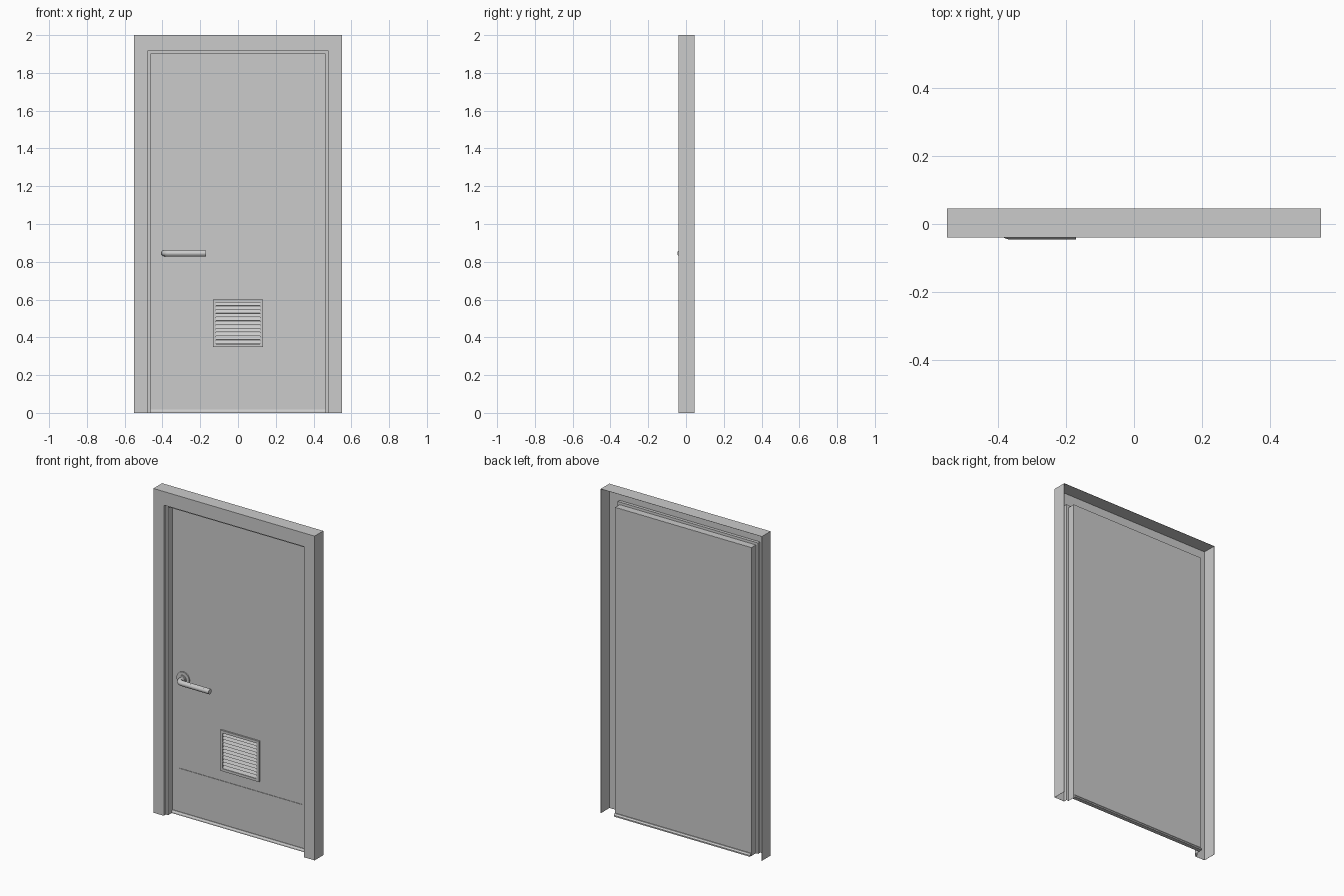
import bpy, math

if "Cube" in bpy.data.objects:
    bpy.data.objects.remove(bpy.data.objects["Cube"])

DOOR_Y = 0.027          # plane of the door sheet
HANDLE_X, HANDLE_Z = -0.39, 0.845


def make_mesh(name, verts, faces):
    me = bpy.data.meshes.new(name)
    me.from_pydata(verts, [], faces)
    ob = bpy.data.objects.new(name, me)
    bpy.context.collection.objects.link(ob)
    return ob


def box(name, x, y, z):
    """Box from (min, max) ranges on each axis."""
    verts = [(a, b, c) for a in x for b in y for c in z]
    faces = [(0, 1, 3, 2), (4, 6, 7, 5), (0, 4, 5, 1), (2, 3, 7, 6), (0, 2, 6, 4), (1, 5, 7, 3)]
    return make_mesh(name, verts, faces)


def disc(name, radius, y0, y1):
    bpy.ops.mesh.primitive_cylinder_add(vertices=32, radius=radius, depth=y1 - y0,
                                        location=(HANDLE_X, (y0 + y1) / 2, HANDLE_Z),
                                        rotation=(math.pi / 2, 0, 0))
    ob = bpy.context.object
    ob.name = name
    bpy.ops.object.shade_smooth_by_angle()
    return ob


# Folded sheet frame: (half width, top, depth) profile swept around the opening
profile = [(0.55, 2.0, 0.046), (0.55, 2.0, -0.039), (0.479, 1.916, -0.039),
           (0.479, 1.916, -0.019), (0.464, 1.901, -0.019), (0.464, 1.901, DOOR_Y)]
verts, faces = [], []
for w, t, y in profile:
    verts += [(-w, y, 0), (-w, y, t), (w, y, t), (w, y, 0)]
for i in range(len(profile) - 1):
    for j in range(3):
        a, d = i * 4 + j, i * 4 + 4 + j
        faces.append((a, d, d + 1, a + 1))
frame = make_mesh("door_frame", verts, faces)
sheet = frame.modifiers.new("sheet", 'SOLIDIFY')
sheet.thickness = 0.0015
sheet.offset = -1

# Door leaf and kick plate
box("door_leaf", (-0.464, 0.464), (DOOR_Y - 0.001, DOOR_Y + 0.0005), (0.005, 1.901))
box("kick_plate", (-0.42, 0.42), (DOOR_Y - 0.004, DOOR_Y), (0.025, 0.286))

# Sill strip with chamfered top
sill = [(0.016, 0), (0.016, 0.008), (0.022, 0.017), (0.034, 0.017), (0.041, 0.008), (0.041, 0)]
n = len(sill)
make_mesh("sill", [(x, y, z) for x in (-0.464, 0.464) for y, z in sill],
          [(k, k + n, (k + 1) % n + n, (k + 1) % n) for k in range(n)]
          + [tuple(range(n)), tuple(range(2 * n - 1, n - 1, -1))])

# Vent surround
vy = (DOOR_Y - 0.011, DOOR_Y)
box("vent_frame_bottom", (-0.132, 0.132), vy, (0.35, 0.366))
box("vent_frame_top", (-0.132, 0.132), vy, (0.585, 0.601))
for side, s in (("left", -1), ("right", 1)):
    box("vent_frame_" + side, tuple(sorted((s * 0.116, s * 0.132))), vy, (0.366, 0.585))

# Tilted vent slats
slats = box("vent_slats", (-0.116, 0.116), (-0.009, 0.009), (-0.001, 0.001))
for v in slats.data.vertices:
    y, z = v.co.y, v.co.z
    a = math.radians(62)
    v.co.y, v.co.z = y * math.cos(a) - z * math.sin(a), y * math.sin(a) + z * math.cos(a)
slats.location = (0, DOOR_Y - 0.0055, 0.3755)
arr = slats.modifiers.new("repeat", 'ARRAY')
arr.count = 11
arr.use_relative_offset = False
arr.use_constant_offset = True
arr.constant_offset_displace = (0, 0, 0.02)

# Handle rosette and collar
disc("handle_rosette", 0.043, DOOR_Y - 0.008, DOOR_Y)
disc("handle_collar", 0.024, DOOR_Y - 0.014, DOOR_Y - 0.008)

# Bent lever: neck out of the door, quarter bend, straight grip
yc, r = -0.030, 0.03
path = [(HANDLE_X, DOOR_Y)]
for k in range(9):
    a = math.pi / 2 * k / 8
    path.append((HANDLE_X + r - r * math.cos(a), yc + r - r * math.sin(a)))
path.append((-0.17, yc))
cu = bpy.data.curves.new("handle_lever", 'CURVE')
cu.dimensions = '3D'
cu.bevel_depth = 0.016
cu.bevel_resolution = 4
cu.use_fill_caps = True
sp = cu.splines.new('POLY')
sp.points.add(len(path) - 1)
for p, (x, y) in zip(sp.points, path):
    p.co = (x, y, HANDLE_Z, 1)
lever = bpy.data.objects.new("handle_lever", cu)
bpy.context.collection.objects.link(lever)
bpy.ops.object.select_all(action='DESELECT')
lever.select_set(True)
bpy.context.view_layer.objects.active = lever
bpy.ops.object.convert(target='MESH')
bpy.ops.object.shade_smooth_by_angle()
